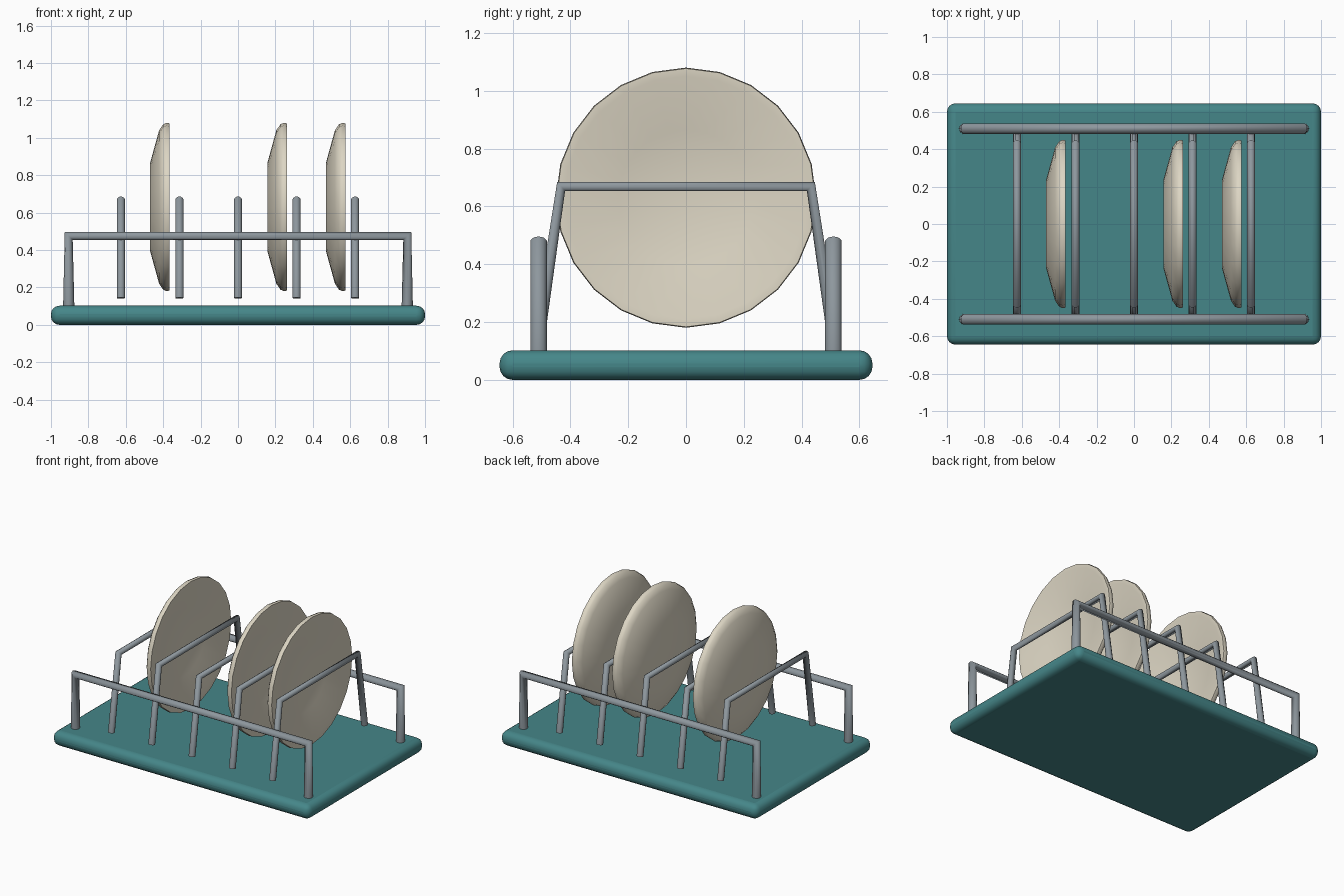
import bpy, bmesh, math
from mathutils import Matrix, Vector

if "Cube" in bpy.data.objects:
    bpy.data.objects.remove(bpy.data.objects["Cube"])


def material(name, color):
    m = bpy.data.materials.new(name)
    m.diffuse_color = (*color, 1)
    m.use_nodes = True
    m.node_tree.nodes["Principled BSDF"].inputs["Base Color"].default_value = m.diffuse_color
    return m


teal = material("teal", (0.06, 0.24, 0.25))
steel = material("steel", (0.27, 0.31, 0.34))
cream = material("cream", (0.72, 0.67, 0.55))


def wire(name, points, radius):
    """Bent wire following a polyline."""
    cu = bpy.data.curves.new(name, 'CURVE')
    cu.dimensions = '3D'
    cu.bevel_depth = radius
    cu.bevel_resolution = 3
    cu.use_fill_caps = True
    sp = cu.splines.new('POLY')
    sp.points.add(len(points) - 1)
    for p, co in zip(sp.points, points):
        p.co = (*co, 1)
    cu.materials.append(steel)
    ob = bpy.data.objects.new(name, cu)
    bpy.context.collection.objects.link(ob)


def smooth(ob, angle):
    bpy.ops.object.select_all(action='DESELECT')
    ob.select_set(True)
    bpy.context.view_layer.objects.active = ob
    bpy.ops.object.shade_smooth_by_angle(angle=math.radians(angle))


# Tray with rounded edges
bpy.ops.mesh.primitive_cube_add(size=1, location=(0, 0, 0.051))
tray = bpy.context.object
tray.name = "base_tray"
tray.data.transform(Matrix.Diagonal((2, 1.29, 0.102, 1)))
tray.data.materials.append(teal)
bev = tray.modifiers.new("round", 'BEVEL')
bev.width = 0.045
bev.segments = 4
smooth(tray, 40)

# Long side rails, front and back
for name, y in (("front_rail", -0.51), ("back_rail", 0.51)):
    wire(name, [(-0.905, y, 0.1), (-0.905, y, 0.475),
                (0.905, y, 0.475), (0.905, y, 0.1)], 0.03)

# Five wire dividers
for i in range(5):
    x = (i - 2) * 0.313
    wire(f"divider_{i + 1}", [(x, -0.51, 0.143), (x, -0.432, 0.669),
                              (x, 0.432, 0.669), (x, 0.51, 0.143)], 0.022)

# Plates: (radius, depth) profile spun about the x axis
profile = [(0, 0), (0.235, 0), (0.41, 0.048), (0.442, 0.07), (0.45, 0.088),
           (0.447, 0.104), (0.42, 0.104), (0.235, 0.05), (0, 0.04)]


def plate(name, x):
    bm = bmesh.new()
    vs = [bm.verts.new((d, 0, r)) for r, d in profile]
    es = [bm.edges.new(p) for p in zip(vs, vs[1:])]
    bmesh.ops.spin(bm, geom=vs + es, cent=(0, 0, 0), axis=(1, 0, 0),
                   angle=math.tau, steps=24)
    bmesh.ops.remove_doubles(bm, verts=bm.verts, dist=1e-4)
    bmesh.ops.recalc_face_normals(bm, faces=bm.faces)
    me = bpy.data.meshes.new(name)
    bm.to_mesh(me)
    bm.free()
    me.materials.append(cream)
    ob = bpy.data.objects.new(name, me)
    ob.location = (x, 0, 0.63)
    bpy.context.collection.objects.link(ob)
    smooth(ob, 60)


for i, x in enumerate((-0.47, 0.157, 0.47)):
    plate(f"plate_{i + 1}", x)
